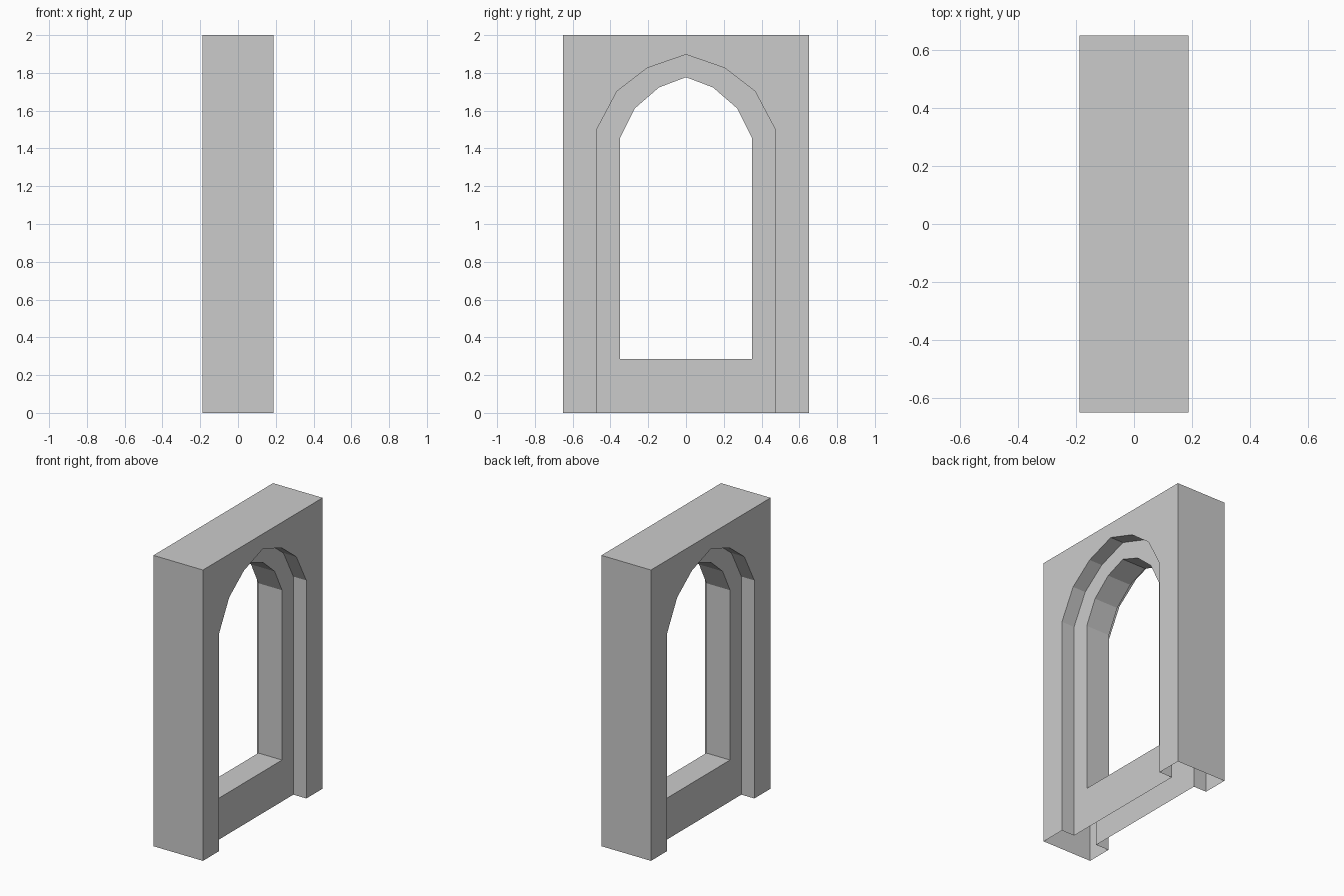
import bpy
import bmesh

cube = bpy.data.objects.get("Cube")
if cube:
    bpy.data.objects.remove(cube, do_unlink=True)

WALL_X = 0.1885    # half thickness of the wall
PANEL_X = 0.09     # half thickness of the recessed panel


def arch(half, bottom):
    """Open left-to-right outline from half an arch, listed apex first."""
    right = half + [(half[-1][0], bottom)]
    return [(-y, z) for y, z in reversed(right[1:])] + right


# Outlines in the (y, z) plane
block = [(-0.65, 0), (-0.65, 2), (0.65, 2), (0.65, 0)]
recess = arch([(0, 1.897), (0.205, 1.826), (0.365, 1.703), (0.473, 1.5)], 0)
opening = arch([(0, 1.777), (0.143, 1.723), (0.27, 1.613), (0.35, 1.453)], 0.285)

bm = bmesh.new()


def row(outline, x):
    return [bm.verts.new((x, y, z)) for y, z in outline]


def loft(a, b, closed=False):
    """Bridge two matching rows of vertices with quads."""
    n = len(a)
    for i in range(n if closed else n - 1):
        j = (i + 1) % n
        bm.faces.new((a[i], a[j], b[j], b[i]))


outer_rows, hole_rows = [], []
for side in (1, -1):
    outer = row(block, side * WALL_X)
    lip = row(recess, side * WALL_X)
    inner = row(recess, side * PANEL_X)
    hole = row(opening, side * PANEL_X)
    bm.faces.new(outer + lip[::-1])      # wall face around the recess
    loft(lip, inner)                     # recess jambs
    loft(inner, hole, closed=True)       # panel with the sill front
    outer_rows.append(outer)
    hole_rows.append(hole)

loft(*outer_rows)                        # ends and top, open underneath
loft(*hole_rows, closed=True)            # reveal of the opening
bmesh.ops.recalc_face_normals(bm, faces=bm.faces)

mesh = bpy.data.meshes.new("arched_window_wall")
bm.to_mesh(mesh)
bm.free()

# Single plain colour
grey = bpy.data.materials.new("plain grey")
grey.use_nodes = True
colour = (0.6, 0.6, 0.6, 1)
grey.diffuse_color = colour
grey.node_tree.nodes["Principled BSDF"].inputs["Base Color"].default_value = colour
mesh.materials.append(grey)

wall = bpy.data.objects.new("arched_window_wall", mesh)
bpy.context.collection.objects.link(wall)
